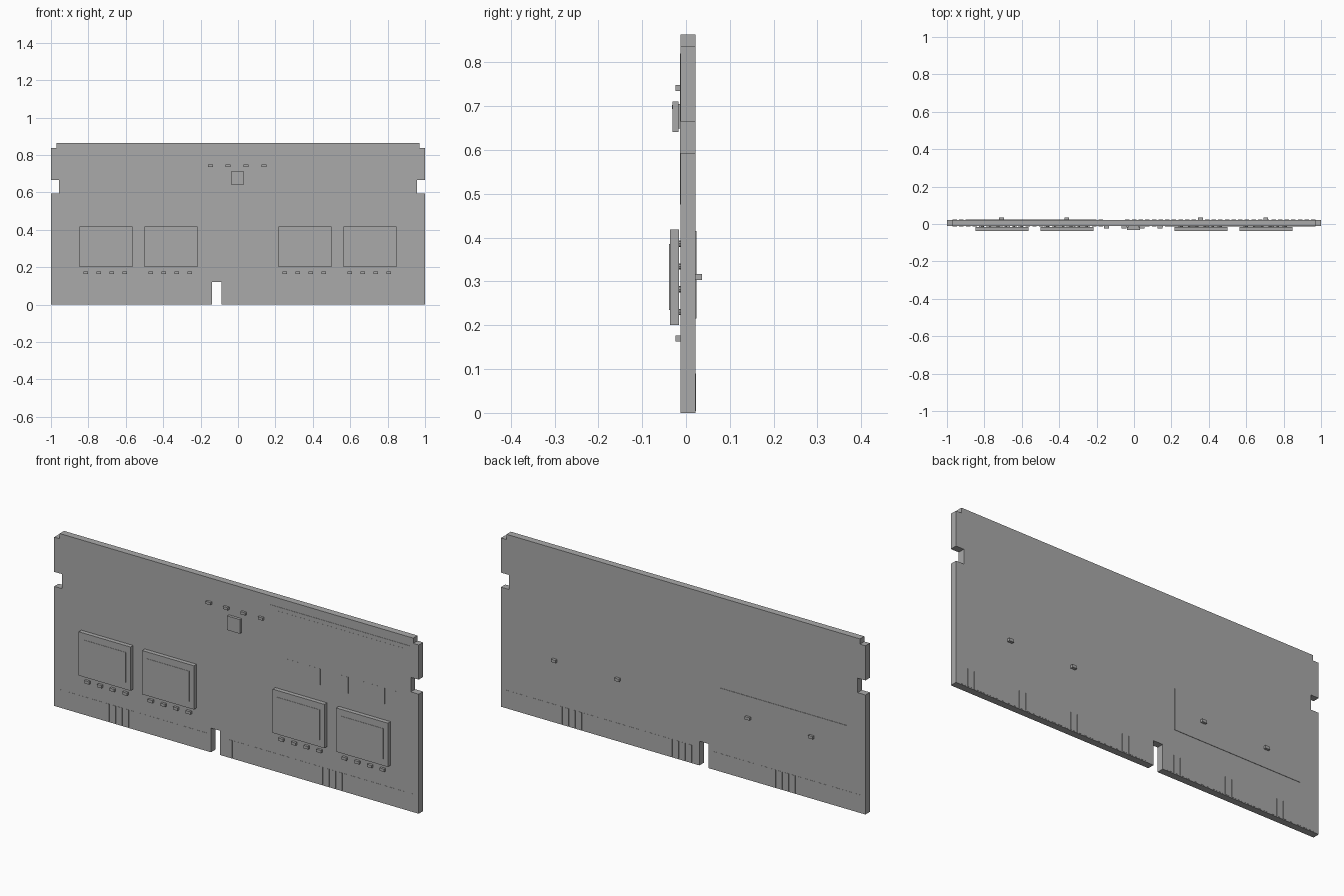
import bpy
import bmesh
from math import radians
from mathutils import Matrix

cube = bpy.data.objects.get("Cube")
if cube:
    bpy.data.objects.remove(cube, do_unlink=True)

grey = bpy.data.materials.new("plain_grey")
grey.use_nodes = True
grey.diffuse_color = (0.4, 0.4, 0.4, 1)
grey.node_tree.nodes["Principled BSDF"].inputs["Base Color"].default_value = (0.4, 0.4, 0.4, 1)

FRONT, BACK = -0.012, 0.022      # board faces
CHIP_X = (-0.706, -0.358, 0.358, 0.706)


def finish(name, bm):
    bmesh.ops.recalc_face_normals(bm, faces=bm.faces)
    mesh = bpy.data.meshes.new(name)
    bm.to_mesh(mesh)
    bm.free()
    mesh.materials.append(grey)
    obj = bpy.data.objects.new(name, mesh)
    bpy.context.collection.objects.link(obj)
    return obj


def add_box(bm, x, y, z):
    """Add a box from (low, high) pairs on each axis."""
    size = [hi - lo for lo, hi in (x, y, z)]
    centre = [(hi + lo) / 2 for lo, hi in (x, y, z)]
    matrix = Matrix.Translation(centre) @ Matrix.Diagonal((*size, 1))
    bmesh.ops.create_cube(bm, size=1, matrix=matrix)


def boxes(name, items):
    bm = bmesh.new()
    for item in items:
        add_box(bm, *item)
    return finish(name, bm)


def span(centre, width):
    return (centre - width / 2, centre + width / 2)


# Circuit board: notched outline pushed through its thickness
side = [(1, 0), (1, 0.593), (0.957, 0.593), (0.957, 0.665),
        (1, 0.665), (1, 0.837), (0.97, 0.837), (0.97, 0.863)]
slot = [(-0.14, 0), (-0.14, 0.12), (-0.089, 0.12), (-0.089, 0)]
outline = side + [(-x, z) for x, z in reversed(side)] + slot
bm = bmesh.new()
face = bm.faces.new([bm.verts.new((x, FRONT, z)) for x, z in outline])
extruded = bmesh.ops.extrude_face_region(bm, geom=[face])["geom"]
verts = [v for v in extruded if isinstance(v, bmesh.types.BMVert)]
bmesh.ops.translate(bm, verts=verts, vec=(0, BACK - FRONT, 0))
finish("circuit_board", bm)

# Edge contacts on both faces, skipping the slot
pitch = 0.0355
contact_x = [-0.958 + pitch * i for i in range(55)]
contact_x = [x for x in contact_x if not -0.16 < x < -0.07]
for name, y in (("front_contacts", (FRONT - 0.001, FRONT)),
                ("back_contacts", (BACK, BACK + 0.001))):
    boxes(name, [(span(x, 0.024), y, (0.004, 0.09)) for x in contact_x])

# Memory chips with printed panels
boxes("memory_chips", [(span(x, 0.284), (-0.037, -0.016), (0.201, 0.418)) for x in CHIP_X])
boxes("chip_markings", [(span(x, 0.234), (-0.0385, -0.037), (0.235, 0.385)) for x in CHIP_X])

# Solder balls joining the chips to the board
bm = bmesh.new()
for cx in CHIP_X:
    for column in range(6):
        for row in range(4):
            spot = Matrix.Translation((cx - 0.105 + 0.042 * column, -0.014, 0.23 + 0.052 * row))
            bmesh.ops.create_cone(bm, cap_ends=True, segments=8, radius1=0.007, radius2=0.007,
                                  depth=0.005, matrix=spot @ Matrix.Rotation(radians(90), 4, "X"))
finish("solder_balls", bm)

# Small capacitors under the chips, along the top and on the back
boxes("chip_capacitors", [(span(cx - 0.108 + 0.0695 * i, 0.025), (-0.024, FRONT), (0.163, 0.177))
                          for cx in CHIP_X for i in range(4)])
boxes("top_capacitors", [(span(-0.148 + 0.0955 * i, 0.026), (-0.024, FRONT), (0.735, 0.748))
                         for i in range(4)])
boxes("back_capacitors", [(span(x - 0.002, 0.025), (BACK, 0.036), (0.303, 0.317)) for x in CHIP_X])

# Controller chip on its base, with a corner marker
boxes("controller_chip", [(span(-0.003, 0.07), (-0.031, -0.017), (0.641, 0.711)),
                          (span(-0.003, 0.055), (-0.017, FRONT), (0.649, 0.705))])
boxes("controller_marker", [(span(-0.025, 0.01), (-0.032, -0.031), (0.693, 0.703))])

# Front label with a header strip and a row of bars
boxes("front_label", [((0.187, 0.956), (FRONT - 0.0015, FRONT), (0.475, 0.82))])
boxes("label_header", [((0.22, 0.92), (FRONT - 0.002, FRONT), (0.76, 0.8))])
boxes("label_bars", [(span(0.28 + 0.0295 * i, 0.008 + 0.006 * (i % 3)),
                      (FRONT - 0.002, FRONT), (0.495, 0.575)) for i in range(21)])

# Back label
boxes("back_label", [((-0.9, -0.205), (BACK, BACK + 0.002), (0.215, 0.415))])
